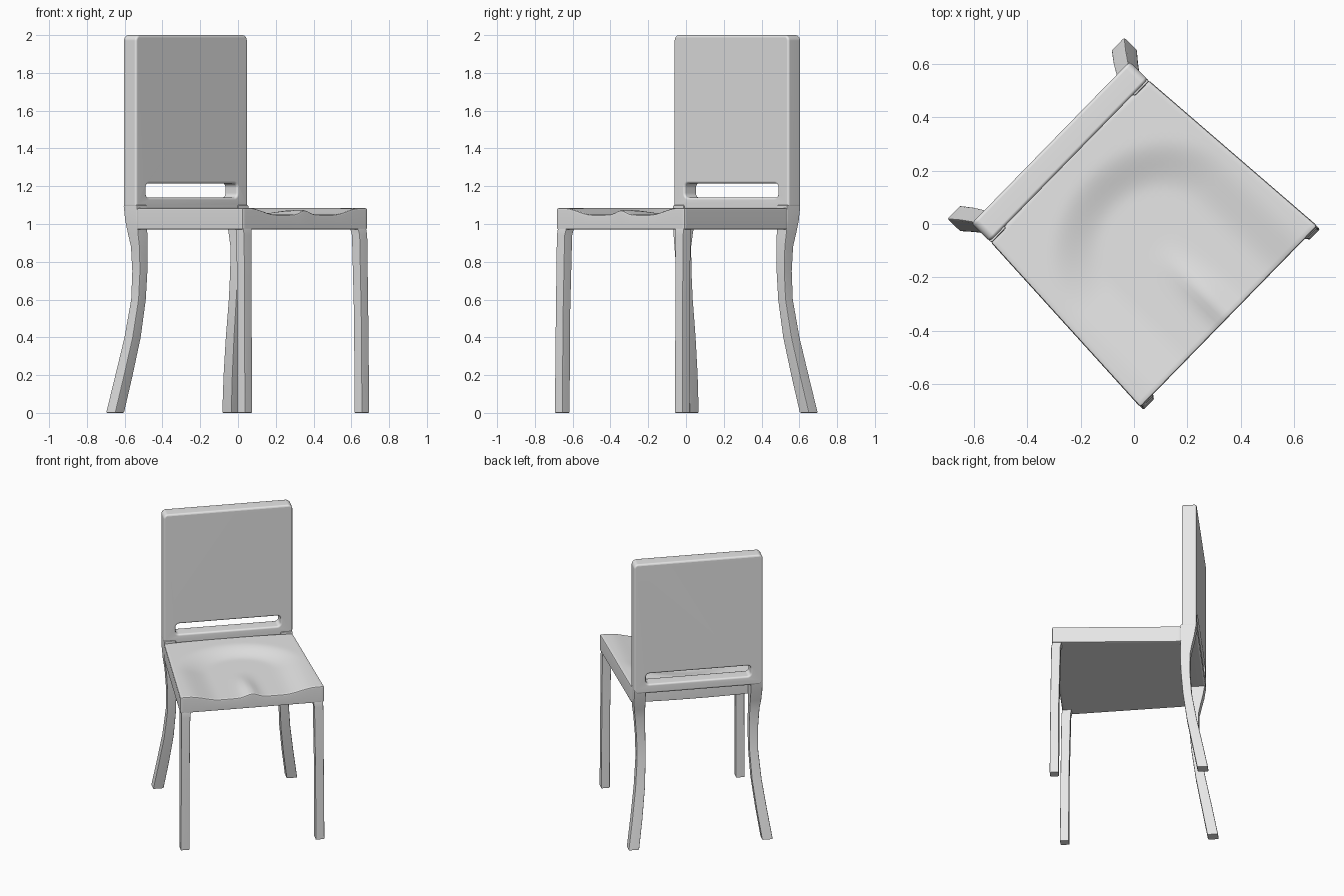
import bpy, bmesh, math
from mathutils import Matrix, Vector

cube = bpy.data.objects.get("Cube")
if cube:
    bpy.data.objects.remove(cube, do_unlink=True)

# The chair stands turned on its spot; parts are built square, then turned
TURN = Matrix.Rotation(math.radians(45.7), 4, 'Z')

grey = bpy.data.materials.new("plain_grey")
grey.use_nodes = True
grey.diffuse_color = (0.8, 0.8, 0.8, 1)
grey.node_tree.nodes["Principled BSDF"].inputs["Base Color"].default_value = (0.8, 0.8, 0.8, 1)


def smooth(a, b, t):
    t = min(max((t - a) / (b - a), 0), 1)
    return t * t * (3 - 2 * t)


def shade(obj):
    bpy.ops.object.select_all(action='DESELECT')
    obj.select_set(True)
    bpy.context.view_layer.objects.active = obj
    bpy.ops.object.shade_smooth_by_angle(angle=math.radians(35))
    obj.modifiers.new("flat_sides", 'WEIGHTED_NORMAL').keep_sharp = True


def finish(bm, name, bevel):
    bmesh.ops.recalc_face_normals(bm, faces=bm.faces)
    if bevel:
        sharp = [e for e in bm.edges if e.calc_face_angle(0) > 0.8]
        bmesh.ops.bevel(bm, geom=sharp, offset=bevel, segments=2, profile=0.5,
                        affect='EDGES', clamp_overlap=True)
    bm.transform(TURN)
    mesh = bpy.data.meshes.new(name)
    bm.to_mesh(mesh)
    bm.free()
    mesh.materials.append(grey)
    obj = bpy.data.objects.new(name, mesh)
    bpy.context.collection.objects.link(obj)
    shade(obj)


def leg(name, side, sections, bevel):
    # Square rings stacked along the leg: height, across, depth, half sizes
    bm = bmesh.new()
    rings = []
    for z, u, v, hu, hv in sections:
        rings.append([bm.verts.new((side * u + a * hu, v + b * hv, z))
                      for a, b in ((-1, -1), (1, -1), (1, 1), (-1, 1))])
    for low, high in zip(rings, rings[1:]):
        for i in range(4):
            j = (i + 1) % 4
            bm.faces.new((low[i], low[j], high[j], high[i]))
    bm.faces.new(rings[0])
    bm.faces.new(rings[-1])
    finish(bm, name, bevel)


# Legs: curved and splayed at the back, nearly straight at the front
REAR = [(0, .44, .48, .035, .035), (.2, .41, .443, .034, .034),
        (.4, .384, .405, .032, .032), (.6, .37, .375, .029, .029),
        (.75, .371, .364, .03, .03), (.88, .377, .362, .033, .033),
        (.95, .382, .37, .037, .039), (1.02, .384, .379, .039, .046),
        (1.1, .384, .385, .039, .052)]
FRONT = [(0, .444, -.483, .029, .029), (.5, .442, -.48, .028, .028),
         (.94, .438, -.472, .03, .03), (1.0, .432, -.46, .034, .03)]
for side, word in ((1, "left"), (-1, "right")):
    leg("rear_leg_" + word, side, REAR, 0.006)
    leg("front_leg_" + word, side, FRONT, 0.005)

# Seat: tapered slab with a saddle-shaped scoop open to the front
N = 40
HALF_FRONT, HALF_BACK, Y_FRONT, Y_BACK = 0.475, 0.424, -0.497, 0.338
bm = bmesh.new()
bmesh.ops.create_grid(bm, x_segments=N, y_segments=N, size=1)
for vert in bm.verts:
    s, t = vert.co.x, (vert.co.y + 1) / 2
    u = s * (HALF_FRONT + (HALF_BACK - HALF_FRONT) * t)
    v = Y_FRONT + (Y_BACK - Y_FRONT + 0.015 * (1 - s * s)) * t
    r = math.hypot(u / 0.42, max(v + 0.1, 0) / 0.36)
    scoop = 0.036 * (1 - smooth(0.5, 1, r))
    ridge = 0.024 * math.exp(-(u / 0.05) ** 2) * smooth(0.1, 0.42, -v)
    vert.co = Vector((u, v, 1.085 - scoop + ridge))
grown = bmesh.ops.extrude_face_region(bm, geom=bm.faces[:])["geom"]
for vert in grown:
    if isinstance(vert, bmesh.types.BMVert):
        vert.co.z = 0.97
finish(bm, "seat", 0.01)


# Backrest: rounded panel with a long slot above a low rail
def rounded_spline(curve, half, low, high, radius):
    points = []
    corners = ((half, high, 0), (-half, high, 1), (-half, low, 2), (half, low, 3))
    for cx, cz, quarter in corners:
        cx -= math.copysign(radius, cx)
        cz += radius if cz == low else -radius
        for k in range(6):
            a = (quarter + k / 5) * math.pi / 2
            points.append((cx + radius * math.cos(a), cz + radius * math.sin(a)))
    spline = curve.splines.new('POLY')
    spline.points.add(len(points) - 1)
    for p, (x, z) in zip(spline.points, points):
        p.co = (x, z, 0, 1)
    spline.use_cyclic_u = True


EDGE = 0.012
curve = bpy.data.curves.new("backrest_outline", 'CURVE')
curve.dimensions = '2D'
curve.fill_mode = 'BOTH'
curve.extrude = 0.048 - EDGE
curve.bevel_depth = EDGE
curve.bevel_resolution = 2
rounded_spline(curve, 0.424 - EDGE, 1.075 + EDGE, 2.0 - EDGE, 0.018)
rounded_spline(curve, 0.345 + EDGE, 1.14 - EDGE, 1.215 + EDGE, 0.035)
outline = bpy.data.objects.new("backrest_outline", curve)
bpy.context.collection.objects.link(outline)
bpy.context.view_layer.update()
solid = outline.evaluated_get(bpy.context.evaluated_depsgraph_get())
bm = bmesh.new()
bm.from_mesh(solid.to_mesh())
solid.to_mesh_clear()
bpy.data.objects.remove(outline, do_unlink=True)
bmesh.ops.remove_doubles(bm, verts=bm.verts, dist=0.0005)
bm.transform(Matrix.Translation((0, 0.389, 0)) @ Matrix.Rotation(math.pi / 2, 4, 'X'))
finish(bm, "backrest", 0)
